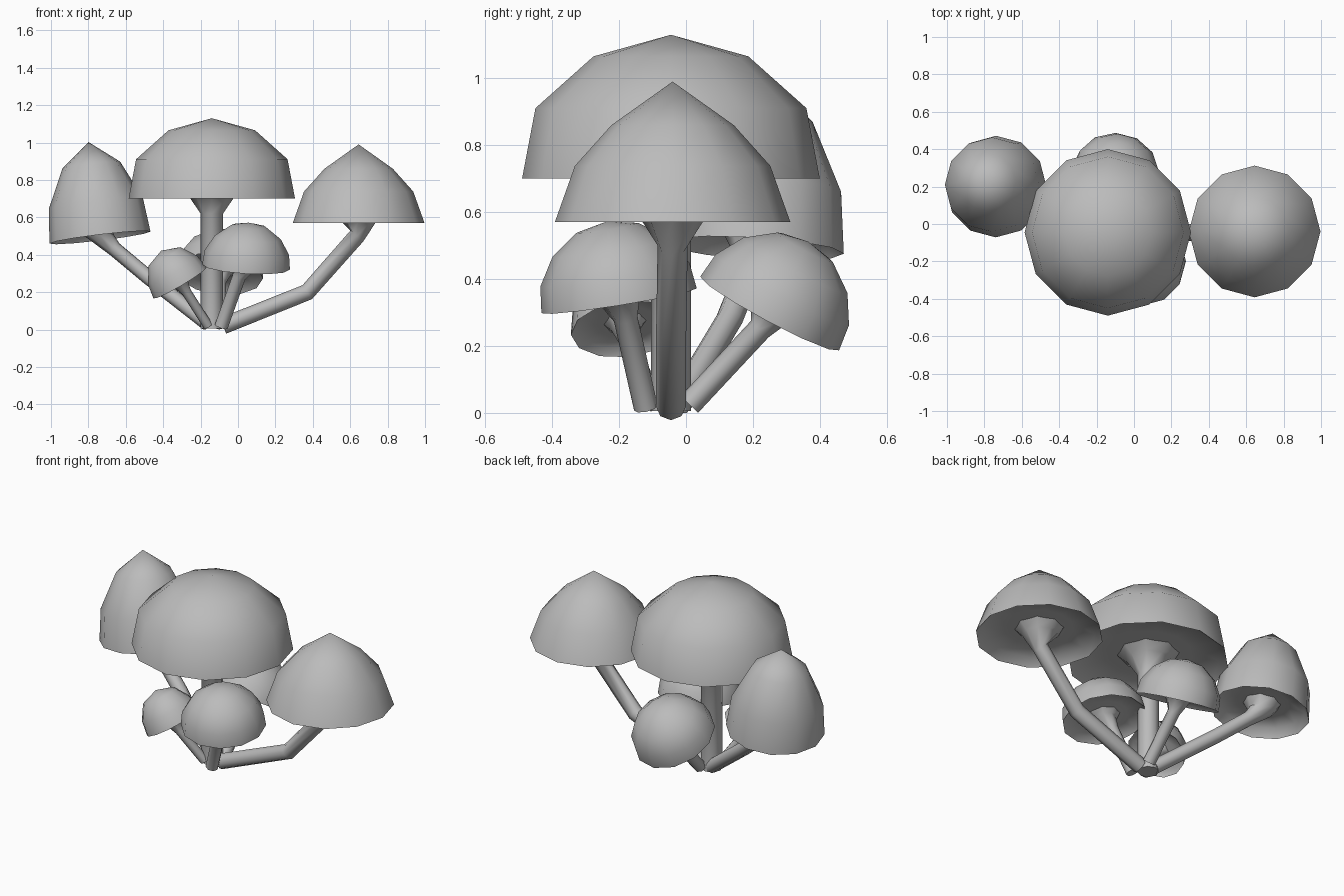
import bpy, bmesh, math
from mathutils import Vector

if "Cube" in bpy.data.objects:
    bpy.data.objects.remove(bpy.data.objects["Cube"], do_unlink=True)

grey = bpy.data.materials.new("mushroom grey")
grey.use_nodes = True
grey.diffuse_color = (0.5, 0.5, 0.5, 1)
grey.node_tree.nodes["Principled BSDF"].inputs["Base Color"].default_value = (0.5, 0.5, 0.5, 1)


def loft(name, rings, sides):
    """Skin a list of (centre, axis, radius) rings; a zero radius makes a tip."""
    bm = bmesh.new()
    loops = []
    for centre, axis, radius in rings:
        turn = Vector((0, 0, 1)).rotation_difference(axis)
        if radius == 0:
            loops.append([bm.verts.new(centre)] * sides)
            continue
        angles = [math.tau * i / sides for i in range(sides)]
        loops.append([bm.verts.new(centre + turn @ Vector((radius * math.cos(a), radius * math.sin(a), 0)))
                      for a in angles])
    for low, high in zip(loops, loops[1:]):
        for i in range(sides):
            j = (i + 1) % sides
            bm.faces.new(dict.fromkeys((low[i], low[j], high[j], high[i])))
    for loop in (loops[0], loops[-1]):
        if loop[0] is not loop[1]:
            bm.faces.new(loop)
    bmesh.ops.recalc_face_normals(bm, faces=bm.faces)
    mesh = bpy.data.meshes.new(name)
    bm.to_mesh(mesh)
    bm.free()
    mesh.materials.append(grey)
    obj = bpy.data.objects.new(name, mesh)
    bpy.context.collection.objects.link(obj)
    bpy.ops.object.select_all(action='DESELECT')
    obj.select_set(True)
    bpy.context.view_layer.objects.active = obj
    bpy.ops.object.shade_smooth_by_angle(angle=math.radians(50))


def mushroom(name, centre, axis, radius, height, profile, path, thick):
    centre, axis = Vector(centre), Vector(axis).normalized()
    # Cap with a hollow underside; profile is (radius, height) in fractions
    under = [(0.2, 0.1), (0.55, 0.13), (0.88, 0.1)]
    loft(name + "_cap", [(centre + axis * height * h, axis, radius * r)
                         for r, h in under + [(1, 0)] + profile + [(0, 1)]], 12)
    # Stem, flaring into the underside
    pts = [Vector(p) for p in path]
    rings = []
    for i, p in enumerate(pts):
        along = pts[min(i + 1, len(pts) - 1)] - pts[max(i - 1, 0)]
        rings.append((p, along.normalized(), thick))
    rings.append((centre + axis * height * 0.02, axis, radius * 0.27))
    rings.append((centre + axis * height * 0.13, axis, radius * 0.4))
    loft(name + "_stem", rings, 8)


round_cap = [(0.96, 0.33), (0.75, 0.67), (0.4, 0.92)]

mushroom("centre", (-0.14, -0.045, 0.7), (0, 0, 1), 0.445, 0.43,
         [(0.91, 0.49), (0.52, 0.85)],
         [(-0.14, -0.045, 0.005), (-0.14, -0.045, 0.62)], 0.06)
mushroom("left", (0.645, -0.04, 0.57), (0, 0, 1), 0.352, 0.42,
         [(0.83, 0.4), (0.52, 0.69)],
         [(-0.08, -0.045, 0.02), (0.37, -0.045, 0.2), (0.635, -0.04, 0.5)], 0.045)
mushroom("right", (-0.738, 0.2, 0.492), (-0.12, 0.06, 1), 0.272, 0.515,
         [(0.93, 0.36), (0.57, 0.76)],
         [(-0.16, -0.02, 0.03), (-0.48, 0.13, 0.28), (-0.66, 0.19, 0.43)], 0.04)
mushroom("front", (0.043, -0.2, 0.335), (0.06, -0.16, 1), 0.235, 0.24, round_cap,
         [(-0.09, -0.12, 0.015), (0.005, -0.18, 0.28)], 0.036)
mushroom("small", (-0.31, -0.18, 0.25), (-0.5, -0.1, 0.85), 0.165, 0.2,
         [(0.92, 0.4), (0.6, 0.82)],
         [(-0.16, -0.09, 0.02), (-0.275, -0.165, 0.2)], 0.026)
mushroom("back", (-0.1, 0.25, 0.297), (0.1, 0.47, 0.88), 0.235, 0.245, round_cap,
         [(-0.1, 0.01, 0.025), (-0.1, 0.22, 0.25)], 0.036)
